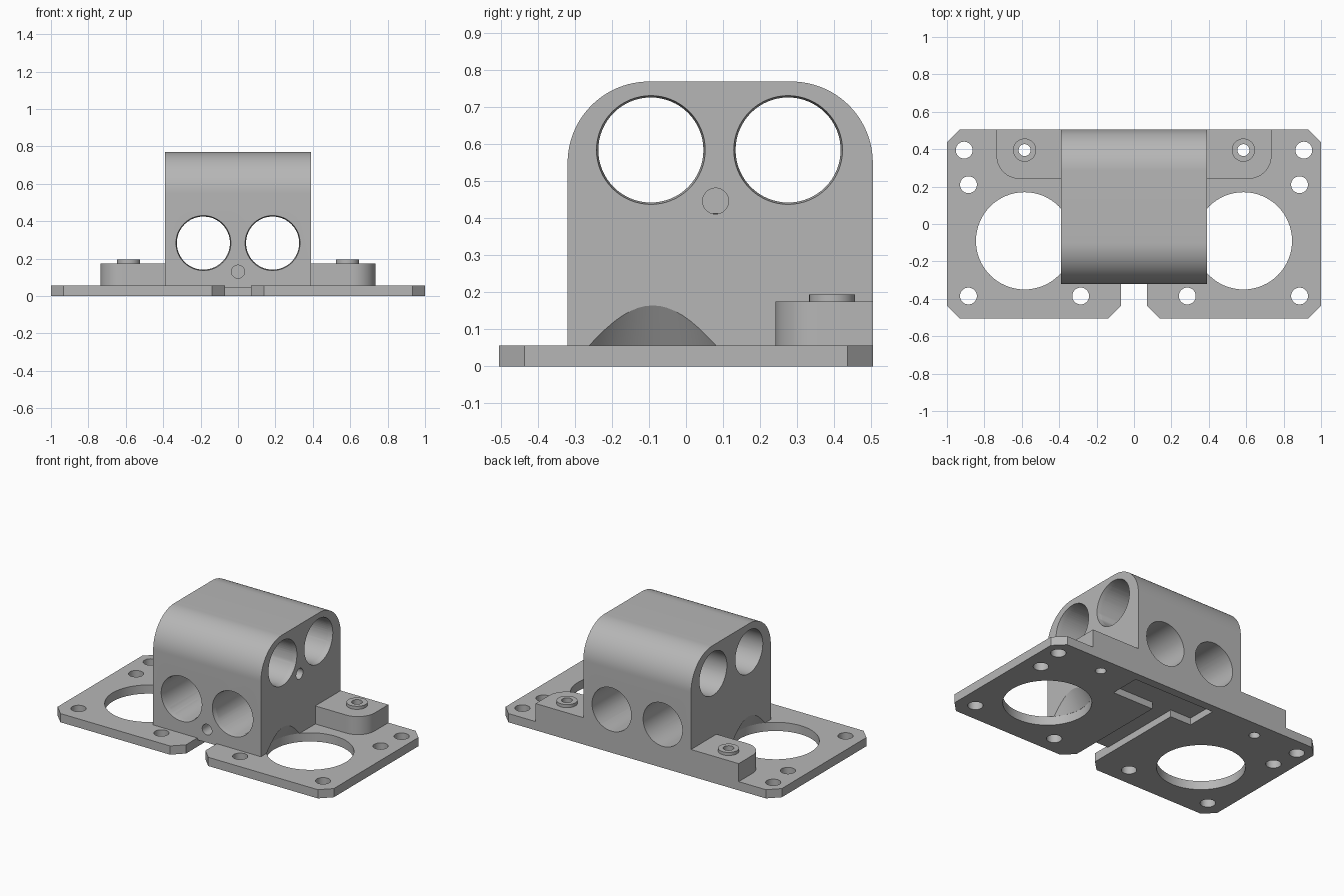
import bpy, bmesh, math
from mathutils import Vector, Matrix

cube = bpy.data.objects.get("Cube")
if cube:
    bpy.data.objects.remove(cube, do_unlink=True)

grey = bpy.data.materials.new("plain grey")
grey.use_nodes = True
GREY = (0.47, 0.47, 0.47, 1)
grey.diffuse_color = GREY
grey.node_tree.nodes["Principled BSDF"].inputs["Base Color"].default_value = GREY

PLATE_TOP = 0.057
BACK = 0.505


def add_object(name, bm):
    bmesh.ops.recalc_face_normals(bm, faces=bm.faces)
    mesh = bpy.data.meshes.new(name)
    bm.to_mesh(mesh)
    bm.free()
    mesh.materials.append(grey)
    obj = bpy.data.objects.new(name, mesh)
    bpy.context.collection.objects.link(obj)
    return obj


def extrude(name, points, depth):
    """Closed outline of 3D points swept along a depth vector."""
    bm = bmesh.new()
    face = bm.faces.new([bm.verts.new(p) for p in points])
    swept = bmesh.ops.extrude_face_region(bm, geom=[face])["geom"]
    verts = [g for g in swept if isinstance(g, bmesh.types.BMVert)]
    bmesh.ops.translate(bm, verts=verts, vec=depth)
    return add_object(name, bm)


def box(name, x0, x1, y0, y1, z0, z1):
    return extrude(name, [(x0, y0, z0), (x1, y0, z0), (x1, y1, z0), (x0, y1, z0)],
                   (0, 0, z1 - z0))


def cone(name, start, end, r1, r2=None):
    """Cylinder, or cone when the second radius differs."""
    start, end = Vector(start), Vector(end)
    axis = end - start
    turn = axis.to_track_quat('Z', 'Y').to_matrix().to_4x4()
    bm = bmesh.new()
    bmesh.ops.create_cone(bm, cap_ends=True, segments=64, radius1=r1,
                          radius2=r1 if r2 is None else r2, depth=axis.length,
                          matrix=Matrix.Translation((start + end) / 2) @ turn)
    return add_object(name, bm)


def drill(x, y, radius):
    return cone("cutter", (x, y, -0.1), (x, y, 0.3), radius)


def arc(cx, cy, radius, start, steps=24):
    """Quarter circle, counter-clockwise from a start angle in degrees."""
    angles = [math.radians(start + 90 * i / steps) for i in range(steps + 1)]
    return [(cx + radius * math.cos(a), cy + radius * math.sin(a)) for a in angles]


def finish(obj, cutters=()):
    """Cut the part, bake the result and smooth its round faces."""
    for cutter in cutters:
        mod = obj.modifiers.new("cut", 'BOOLEAN')
        mod.operation = 'DIFFERENCE'
        mod.solver = 'EXACT'
        mod.object = cutter
    bpy.context.view_layer.update()
    graph = bpy.context.evaluated_depsgraph_get()
    baked = bpy.data.meshes.new_from_object(obj.evaluated_get(graph))
    obj.modifiers.clear()
    obj.data = baked
    for cutter in cutters:
        bpy.data.objects.remove(cutter, do_unlink=True)
    bpy.ops.object.select_all(action='DESELECT')
    obj.select_set(True)
    bpy.context.view_layer.objects.active = obj
    bpy.ops.object.shade_smooth_by_angle(angle=math.radians(30))


def wheel_openings():
    """Round openings in the plate that taper up into the block sides."""
    cuts = []
    for side in (-1, 1):
        x, y = side * 0.585, -0.09
        cuts.append(cone("cutter", (x, y, -0.1), (x, y, PLATE_TOP), 0.26))
        cuts.append(cone("cutter", (x, y, PLATE_TOP - 0.001), (x, y, 0.49), 0.26, 0.001))
    return cuts


# Base plate: chamfered outline with a front gap, half mirrored to the other side
c = 0.068
half = [(0.07, 0.25), (0.07, c - BACK), (0.07 + c, -BACK), (1 - c, -BACK),
        (1, c - BACK), (1, BACK - c), (1 - c, BACK)]
outline = half + [(-x, y) for x, y in reversed(half)]
plate = extrude("base_plate", [(x, y, 0) for x, y in outline], (0, 0, PLATE_TOP))

# Screw holes, large openings and the cross slot underneath
cuts = wheel_openings()
for side in (-1, 1):
    for x, y in ((0.908, 0.395), (0.885, 0.21), (0.885, -0.385), (0.285, -0.385)):
        cuts.append(drill(side * x, y, 0.045))
    cuts.append(drill(side * 0.585, 0.395, 0.032))
cuts.append(box("cutter", -0.22, 0.365, 0.25, 0.45, -0.1, 0.1))
finish(plate, cuts)

# Bearing block: side profile with rounded top shoulders
r = 0.22
top, front = 0.77, -0.32
profile = [(front, 0.045), (BACK, 0.045)]
profile += arc(BACK - r, top - r, r, 0) + arc(front + r, top - r, r, 90)
block = extrude("bearing_block", [(-0.39, y, z) for y, z in profile], (0.78, 0, 0))

# Crossing pairs of bores, each with a slightly flared mouth
cuts = wheel_openings()
bore, mouth = 0.142, 0.1487
for y in (-0.095, 0.276):
    z = 0.585
    cuts.append(cone("cutter", (-0.6, y, z), (0.6, y, z), bore))
    cuts.append(cone("cutter", (0.36, y, z), (0.4, y, z), bore, mouth))
for x in (-0.185, 0.185):
    z = 0.283
    cuts.append(cone("cutter", (x, -0.6, z), (x, 0.7, z), bore))
    cuts.append(cone("cutter", (x, front + 0.03, z), (x, front - 0.01, z), bore, mouth))
# Blind locking holes
cuts.append(cone("cutter", (0, -0.5, 0.13), (0, -0.17, 0.13), 0.035))
cuts.append(cone("cutter", (0.5, 0.08, 0.447), (0.24, 0.08, 0.447), 0.035))
finish(block, cuts)

# Screw bosses with a raised collar on each side of the block
for side, word in ((-1, "right"), (1, "left")):
    shape = [(0.38, 0.242)] + arc(0.613, 0.364, 0.122, 270)
    shape += [(0.735, BACK), (0.38, BACK)]
    boss = extrude(word + "_screw_boss", [(side * x, y, 0.05) for x, y in shape],
                   (0, 0, 0.125))
    finish(boss, [drill(side * 0.585, 0.395, 0.032)])
    collar = cone(word + "_boss_collar", (side * 0.585, 0.395, 0.17),
                  (side * 0.585, 0.395, 0.195), 0.062)
    finish(collar, [drill(side * 0.585, 0.395, 0.032)])
